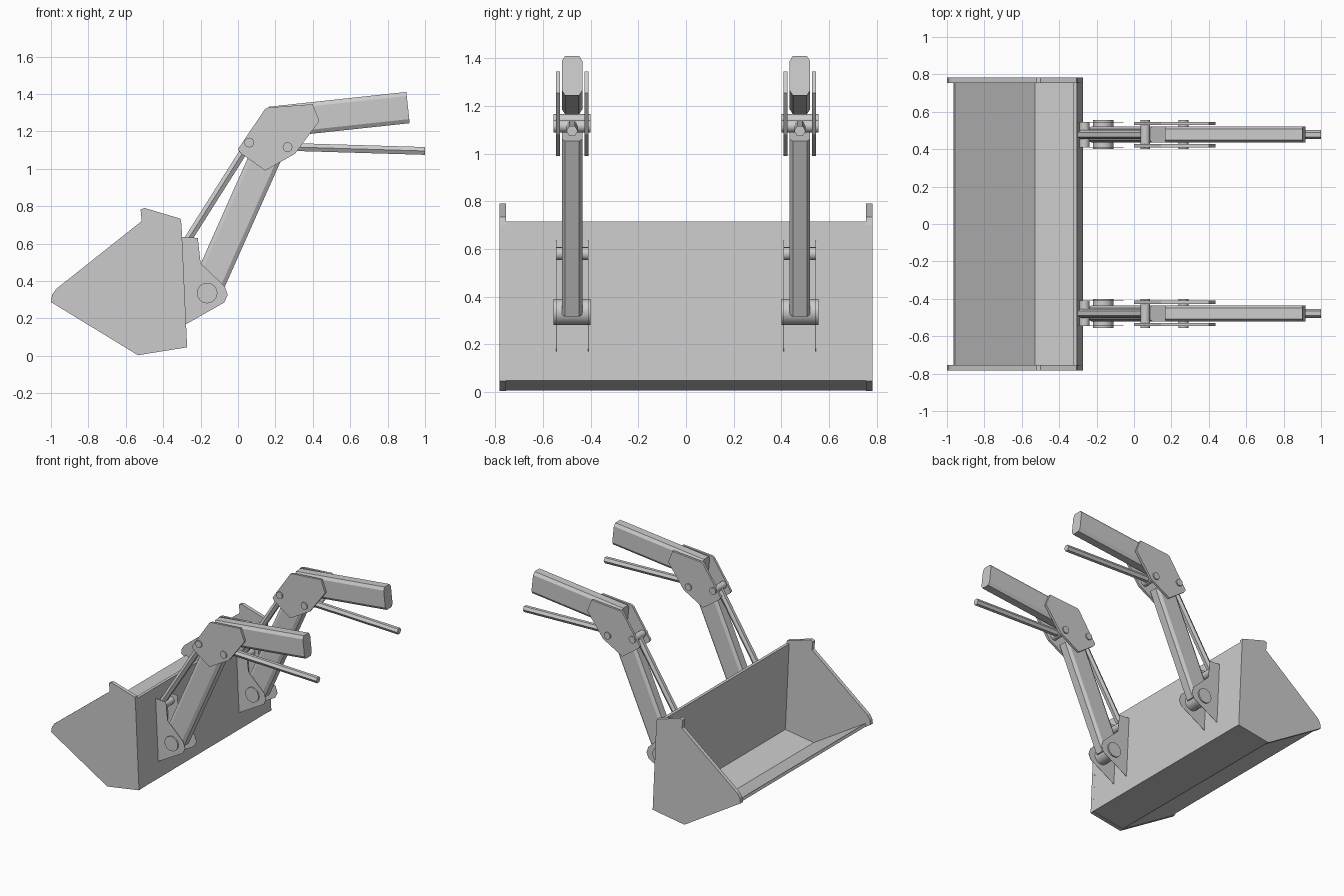
import bpy, bmesh, math
from mathutils import Vector

if "Cube" in bpy.data.objects:
    bpy.data.objects.remove(bpy.data.objects["Cube"])

ARM_Y = 0.478


def loft(name, ring_a, ring_b, smooth=False):
    """Closed solid between two matching rings."""
    bm = bmesh.new()
    a = [bm.verts.new(p) for p in ring_a]
    b = [bm.verts.new(p) for p in ring_b]
    n = len(a)
    bm.faces.new(a)
    bm.faces.new(b[::-1])
    for i in range(n):
        bm.faces.new((a[i], b[i], b[(i + 1) % n], a[(i + 1) % n]))
    bmesh.ops.recalc_face_normals(bm, faces=bm.faces)
    me = bpy.data.meshes.new(name)
    bm.to_mesh(me)
    bm.free()
    ob = bpy.data.objects.new(name, me)
    bpy.context.collection.objects.link(ob)
    if smooth:
        bpy.ops.object.select_all(action='DESELECT')
        ob.select_set(True)
        bpy.context.view_layer.objects.active = ob
        bpy.ops.object.shade_smooth_by_angle(angle=math.radians(35))
    return ob


def plate(name, profile, y, thick):
    """XZ profile extruded along y, centred on y."""
    return loft(name, [(x, y - thick / 2, z) for x, z in profile],
                [(x, y + thick / 2, z) for x, z in profile])


def pin(name, x, z, r, y, length):
    ring = [(x + r * math.cos(i * math.pi / 8), z + r * math.sin(i * math.pi / 8)) for i in range(16)]
    return loft(name, [(px, y - length / 2, pz) for px, pz in ring],
                [(px, y + length / 2, pz) for px, pz in ring], smooth=True)


def beam(name, p0, p1, section, y):
    """Sweep a (y, up) section between two XZ points."""
    a, b = Vector((p0[0], y, p0[1])), Vector((p1[0], y, p1[1]))
    d = (b - a).normalized()
    up, side = Vector((-d.z, 0, d.x)), Vector((0, 1, 0))
    return loft(name, [a + side * s + up * u for s, u in section],
                [b + side * s + up * u for s, u in section])


def chamfered(w, h, cw, ch):
    return [(w - cw, h), (w, h - ch), (w, ch - h), (w - cw, -h),
            (cw - w, -h), (-w, ch - h), (-w, h - ch), (cw - w, h)]


TUBE = chamfered(0.043, 0.084, 0.014, 0.022)
HEX = [(0.024 * math.cos(i * math.pi / 3), 0.024 * math.sin(i * math.pi / 3)) for i in range(6)]

# Bucket shell: lip, sloping floor, heel and back wall
plate("bucket_shell", [(-0.965, 0.268), (-0.535, 0.006), (-0.272, 0.047), (-0.304, 0.715),
                       (-0.326, 0.715), (-0.295, 0.065), (-0.53, 0.029), (-0.958, 0.288)], 0, 1.55)

# Bucket end plates
SIDE = [(-1, 0.287), (-0.535, 0.003), (-0.272, 0.045), (-0.302, 0.70), (-0.307, 0.733),
        (-0.50, 0.79), (-0.521, 0.782), (-0.515, 0.72), (-0.975, 0.355), (-0.994, 0.325)]

BRACKET = [(-0.30, 0.635), (-0.215, 0.63), (-0.20, 0.495), (-0.07, 0.37), (-0.055, 0.325),
           (-0.073, 0.285), (-0.279, 0.168)]
KNEE = [(0, 1.105), (0.145, 1.32), (0.16, 1.327), (0.40, 1.345), (0.435, 1.255),
        (0.305, 1.08), (0.145, 0.99), (0.012, 1.085)]

for s, tag in ((-1, "right"), (1, "left")):
    plate("bucket_side_" + tag, SIDE, s * 0.769, 0.028)
    y = s * ARM_Y

    # Bucket mounting bracket with its two pins
    for k in (-1, 1):
        plate(f"bracket_{tag}", BRACKET, y + k * 0.067, 0.002)
        plate(f"knee_plate_{tag}", KNEE, y + k * 0.06, 0.017)
    pin("bucket_pin_" + tag, -0.165, 0.335, 0.055, y, 0.155)
    pin("link_pin_" + tag, -0.265, 0.58, 0.027, y, 0.132)

    # Knee pins
    pin("knee_pin_front_" + tag, 0.06, 1.14, 0.026, y, 0.155)
    pin("knee_pin_rear_" + tag, 0.265, 1.115, 0.026, y, 0.155)

    # Lower and upper arm tubes
    beam("lower_arm_" + tag, (-0.171, 0.35), (0.157, 1.086), TUBE, y)
    beam("upper_arm_" + tag, (0.175, 1.248), (0.909, 1.327), TUBE, y)

    # Hexagonal link rods
    beam("bucket_rod_" + tag, (-0.285, 0.595), (0.06, 1.14), HEX, y)
    beam("rear_rod_" + tag, (0.265, 1.117), (1.0, 1.095), HEX, y)
